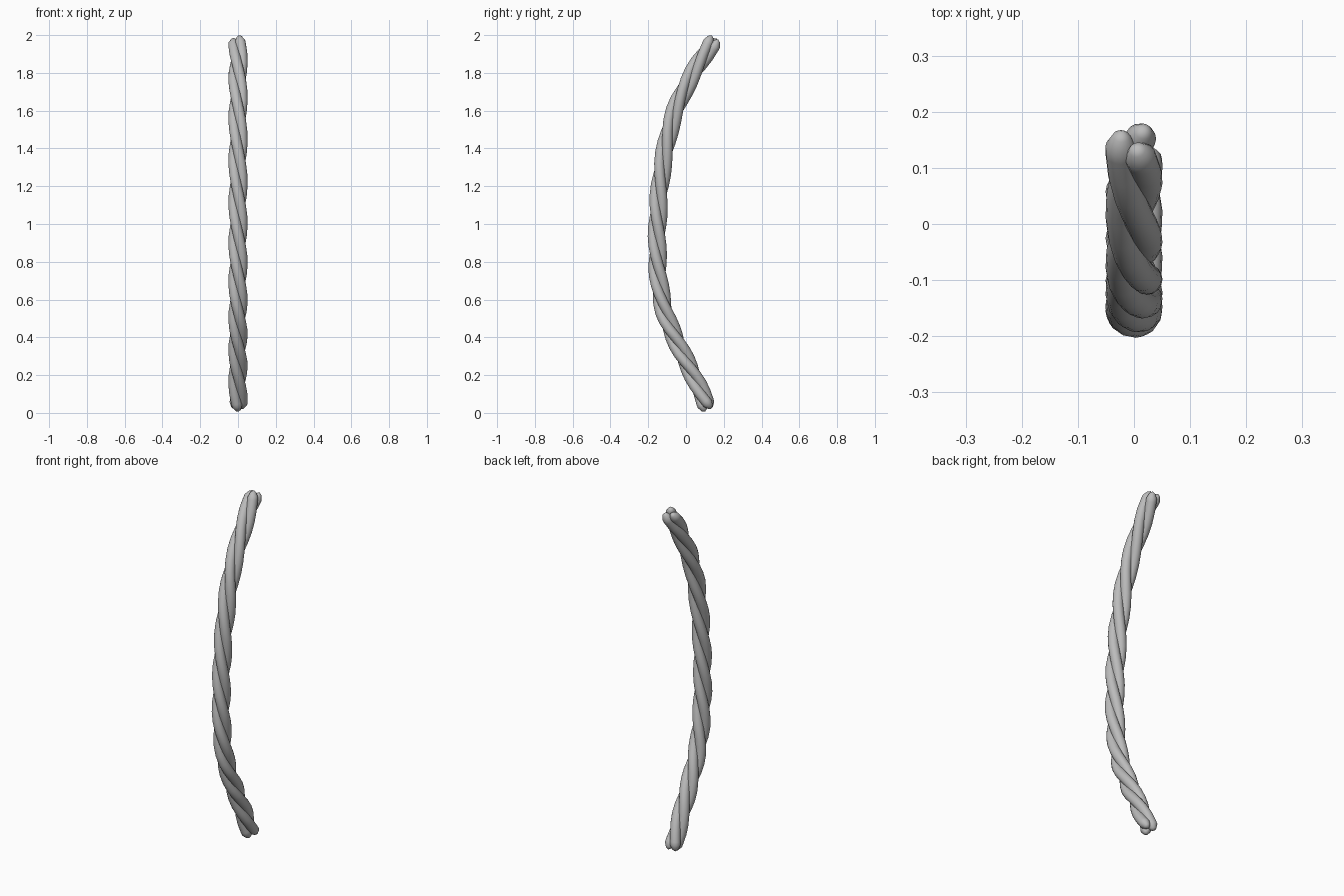
import bpy, bmesh, math
from mathutils import Vector

if "Cube" in bpy.data.objects:
    bpy.data.objects.remove(bpy.data.objects["Cube"])

# Bent centre line (y, z); each step carries a third of a turn of twist
PATH = [(.122, .016), (.04, .195), (-.042, .362), (-.113, .535), (-.146, .73),
        (-.152, .935), (-.142, 1.15), (-.113, 1.375), (-.057, 1.6),
        (.042, 1.805), (.157, 1.986)]
HELIX, RADIUS, SIDES, SUB, TIP = 0.0235, 0.0275, 16, 4, 0.035

mat = bpy.data.materials.new("rope grey")
mat.diffuse_color = (0.5, 0.5, 0.5, 1)
mat.use_nodes = True
mat.node_tree.nodes["Principled BSDF"].inputs["Base Color"].default_value = mat.diffuse_color

pts = [Vector((0, y, z)) for y, z in PATH]
pts = [2 * pts[0] - pts[1]] + pts + [2 * pts[-1] - pts[-2]]
N = len(PATH) - 1


def centre(t):
    i = min(max(int(t), 0), N - 1)
    u = t - i
    a, b, c, d = pts[i:i + 4]
    return 0.5 * (2 * b + (c - a) * u + (2 * a - 5 * b + 4 * c - d) * u * u
                  + (3 * b - a - 3 * c + d) * u ** 3)


def strand_point(t, phase):
    tan = (centre(min(t + .01, N)) - centre(max(t - .01, 0))).normalized()
    side = Vector((1, 0, 0))
    back = tan.cross(side)
    ang = phase - t * 2 * math.pi / 3
    return centre(t) + HELIX * (math.cos(ang) * side + math.sin(ang) * back)


# One twisted strand: rings swept along the helix, closed by pointed tips
def make_strand(name, phase):
    e = TIP / 0.21
    ts = [e * .3, e] + [k / SUB for k in range(1, N * SUB)] + [N - e, N - e * .3]
    rs = [RADIUS * .55] + [RADIUS] * (len(ts) - 2) + [RADIUS * .55]
    bm = bmesh.new()
    rings = []
    for t, r in zip(ts, rs):
        tan = (strand_point(min(t + .02, N), phase)
               - strand_point(max(t - .02, 0), phase)).normalized()
        u = Vector((1, 0, 0))
        u = (u - tan * u.dot(tan)).normalized()
        v = tan.cross(u)
        p = strand_point(t, phase)
        rings.append([bm.verts.new(p + r * (math.cos(a) * u + math.sin(a) * v))
                      for a in (2 * math.pi * k / SIDES for k in range(SIDES))])
    low = bm.verts.new(strand_point(0, phase))
    top = bm.verts.new(strand_point(N, phase))
    for k in range(SIDES):
        j = (k + 1) % SIDES
        for A, B in zip(rings, rings[1:]):
            bm.faces.new((A[k], A[j], B[j], B[k]))
        bm.faces.new((low, rings[0][j], rings[0][k]))
        bm.faces.new((top, rings[-1][k], rings[-1][j]))
    bmesh.ops.recalc_face_normals(bm, faces=bm.faces)
    for f in bm.faces:
        f.smooth = True
    me = bpy.data.meshes.new(name)
    bm.to_mesh(me)
    bm.free()
    me.materials.append(mat)
    bpy.context.collection.objects.link(bpy.data.objects.new(name, me))


for n in range(3):
    make_strand(f"rope_strand_{n + 1}", math.radians(-82 + 120 * n))
